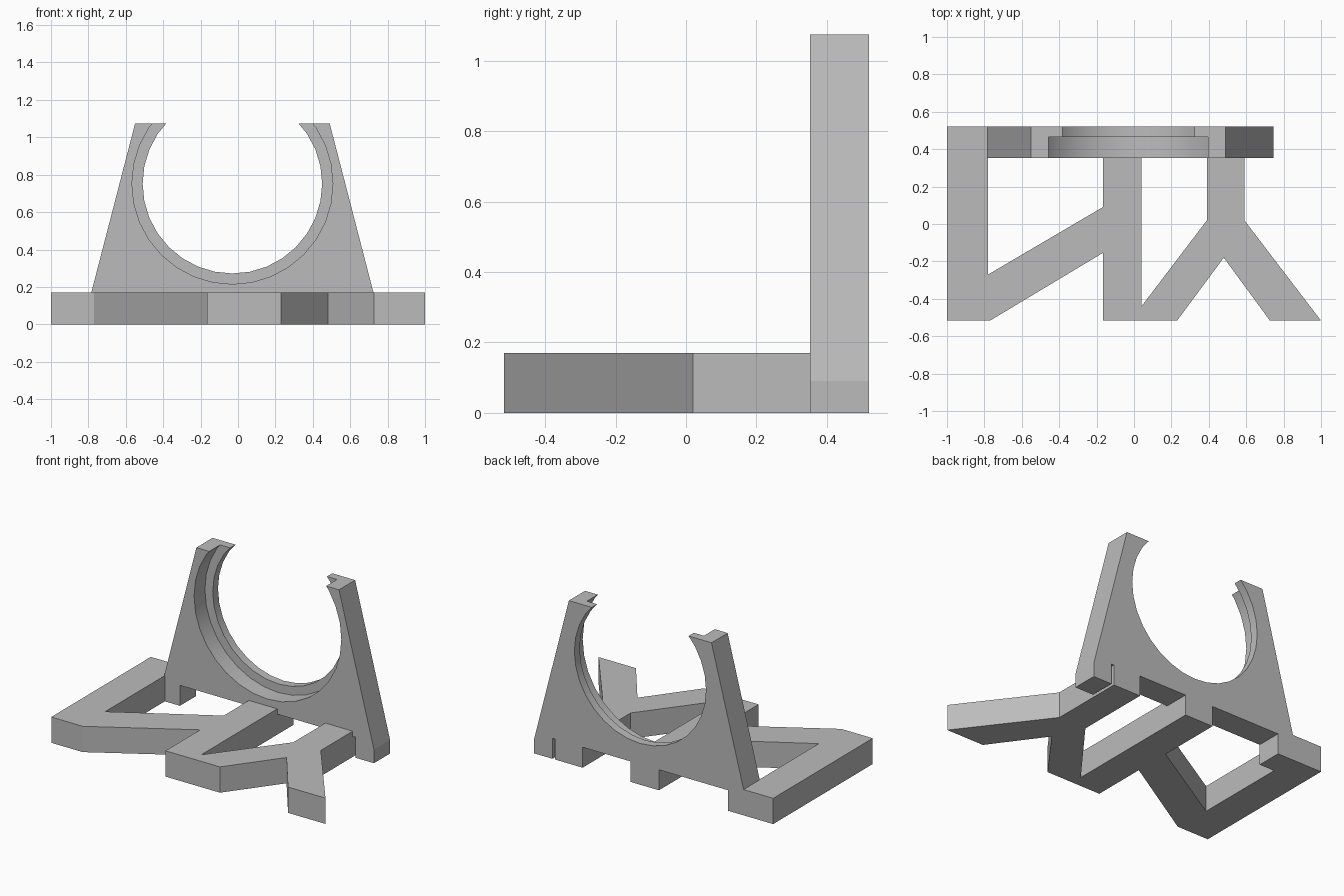
import bpy, bmesh, math
from mathutils import Matrix

cube = bpy.data.objects.get("Cube")
if cube:
    bpy.data.objects.remove(cube, do_unlink=True)

grey = bpy.data.materials.new("plain grey")
grey.use_nodes = True
colour = (0.5, 0.5, 0.5, 1)
grey.diffuse_color = colour
grey.node_tree.nodes["Principled BSDF"].inputs["Base Color"].default_value = colour


def finish(name, bm):
    bmesh.ops.recalc_face_normals(bm, faces=bm.faces)
    mesh = bpy.data.meshes.new(name)
    bm.to_mesh(mesh)
    bm.free()
    mesh.materials.append(grey)
    obj = bpy.data.objects.new(name, mesh)
    bpy.context.collection.objects.link(obj)
    return obj


def extrude(name, points, offset):
    """Close a 3D outline into a face and extrude it along offset."""
    bm = bmesh.new()
    face = bm.faces.new([bm.verts.new(p) for p in points])
    out = bmesh.ops.extrude_face_region(bm, geom=[face])
    moved = [v for v in out["geom"] if isinstance(v, bmesh.types.BMVert)]
    bmesh.ops.translate(bm, verts=moved, vec=offset)
    return finish(name, bm)


FRONT, BACK, BASE_H = 0.352, 0.52, 0.17
TOP = 1.075
CX, CZ = -0.03, 0.752

# Flat strut frame: zigzag struts on the right, forked strut on the left
F = -0.517
outline = [(-1, F), (-0.77, F), (-0.167, -0.155), (-0.167, F), (0.23, F),
           (0.48, -0.18), (0.727, F), (1, F), (0.59, 0.02), (0.59, BACK),
           (0.39, BACK), (0.39, 0.02), (0.04, -0.44), (0.04, BACK),
           (-0.167, BACK), (-0.167, 0.09), (-0.78, -0.27), (-0.78, BACK), (-1, BACK)]
extrude("base_frame", [(x, y, 0) for x, y in outline], (0, 0, BASE_H))

# Upright tapered panel standing on two small feet, mirrored about its centre
half = [(0.64, 0.135), (0.64, 0), (0.775, 0), (0.775, 0.09), (0.52, TOP)]
profile = half + [(-x, z) for x, z in reversed(half)]
panel = extrude("upright_panel", [(CX + x, FRONT, z) for x, z in profile],
                (0, BACK - FRONT, 0))


def bore(radius, y0, y1):
    """Cut a round opening through the panel between two depths."""
    bm = bmesh.new()
    place = Matrix.Translation((CX, (y0 + y1) / 2, CZ)) @ Matrix.Rotation(math.pi / 2, 4, "X")
    bmesh.ops.create_cone(bm, cap_ends=True, segments=32, radius1=radius,
                          radius2=radius, depth=y1 - y0, matrix=place)
    cutter = finish("bore_cutter", bm)
    cutter.hide_render = True
    mod = panel.modifiers.new("bore", "BOOLEAN")
    mod.operation = "DIFFERENCE"
    mod.solver = "EXACT"
    mod.object = cutter
    bpy.context.view_layer.objects.active = panel
    bpy.ops.object.modifier_apply(modifier=mod.name)
    bpy.data.objects.remove(cutter, do_unlink=True)


# Through hole, then a wider recess that leaves a lip at the back
bore(0.48, FRONT - 0.1, BACK + 0.1)
bore(0.537, FRONT - 0.1, 0.465)

bpy.ops.object.select_all(action="DESELECT")
panel.select_set(True)
bpy.context.view_layer.objects.active = panel
bpy.ops.object.shade_smooth_by_angle(angle=math.radians(14))
